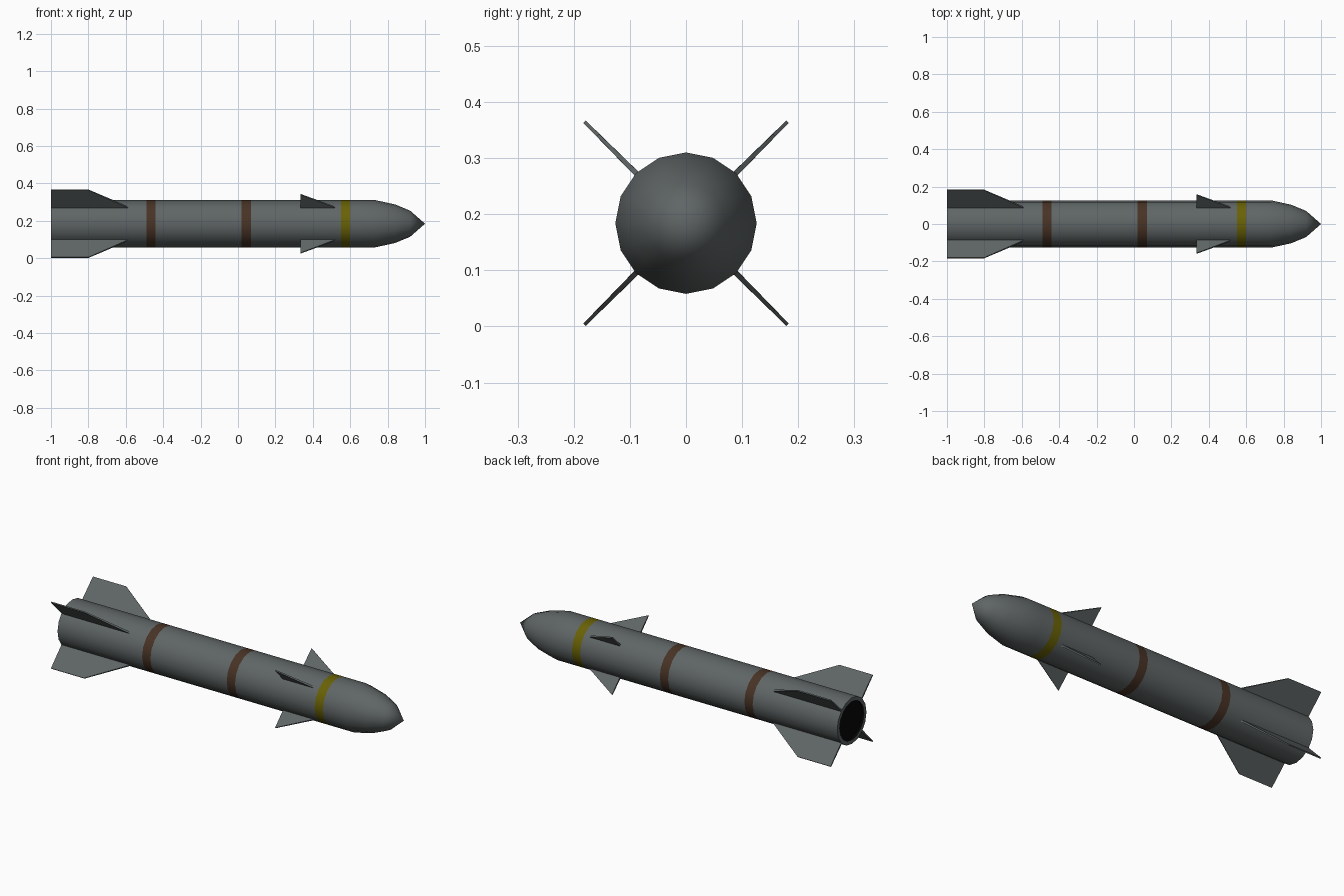
import bpy, bmesh, math
from mathutils import Vector, Matrix

if "Cube" in bpy.data.objects:
    bpy.data.objects.remove(bpy.data.objects["Cube"])

CZ, R, SIDES = 0.184, 0.126, 16


def material(name, rgb):
    m = bpy.data.materials.new(name)
    m.diffuse_color = (*rgb, 1)
    m.use_nodes = True
    m.node_tree.nodes["Principled BSDF"].inputs["Base Color"].default_value = m.diffuse_color
    return m


GREY = material("dark grey", (0.115, 0.13, 0.13))
BROWN = material("brown", (0.065, 0.033, 0.019))
YELLOW = material("olive yellow", (0.14, 0.12, 0.002))
BLACK = material("black", (0.002, 0.002, 0.002))


def finish(name, bm, mats, smooth):
    bmesh.ops.recalc_face_normals(bm, faces=bm.faces)
    me = bpy.data.meshes.new(name)
    bm.to_mesh(me)
    bm.free()
    for m in mats:
        me.materials.append(m)
    ob = bpy.data.objects.new(name, me)
    bpy.context.collection.objects.link(ob)
    if smooth:
        bpy.ops.object.select_all(action='DESELECT')
        ob.select_set(True)
        bpy.context.view_layer.objects.active = ob
        bpy.ops.object.shade_smooth_by_angle(angle=math.radians(35))
    return ob


def lathe(name, profile, mats, rule=lambda x: 0):
    """Revolve (x, radius) points around the long axis; rule picks the colour from x."""
    bm = bmesh.new()
    rings = []
    for x, r in profile:
        n = SIDES if r > 0 else 1
        rings.append([bm.verts.new((x, r * math.cos(2 * math.pi * i / SIDES),
                                    CZ + r * math.sin(2 * math.pi * i / SIDES)))
                      for i in range(n)])
    for (xa, ra), (xb, rb), a, b in zip(profile, profile[1:], rings, rings[1:]):
        for i in range(SIDES):
            j = (i + 1) % SIDES
            vs = [a[i], a[j]] if len(a) > 1 else [a[0]]
            vs += [b[j], b[i]] if len(b) > 1 else [b[0]]
            f = bm.faces.new(vs)
            f.material_index = rule((xa + xb) / 2)
    return finish(name, bm, mats, True)


# body tube with painted bands
def band(x):
    if -0.49 < x < -0.44 or 0.02 < x < 0.07:
        return 1
    return 2 if 0.55 < x < 0.60 else 0


lathe("body_tube", [(x, R) for x in (-1, -0.49, -0.44, 0.02, 0.07, 0.55, 0.60, 0.665)],
      [GREY, BROWN, YELLOW], band)

# rounded nose
lathe("nose_cone", [(0.665, R), (0.735, R), (0.84, 0.103), (0.92, 0.07), (1.0, 0)], [GREY])

# tail rim and dark exhaust opening
lathe("tail_rim", [(-1, R), (-1, 0.105)], [GREY])
lathe("exhaust_opening", [(-1, 0.105), (-0.99, 0.104), (-0.99, 0)], [BLACK])


# fins: side outline of (x, radius, half thickness), repeated on the four diagonals
def fins(name, outline):
    for k in range(4):
        rot = Matrix.Rotation(math.radians(45 + 90 * k), 4, 'X')
        bm = bmesh.new()
        left, right = ([bm.verts.new(rot @ Vector((x, r, s * t)) + Vector((0, 0, CZ)))
                        for x, r, t in outline] for s in (1, -1))
        bm.faces.new(left)
        bm.faces.new(right[::-1])
        for i in range(len(outline)):
            j = (i + 1) % len(outline)
            bm.faces.new((left[i], right[i], right[j], left[j]))
        finish(f"{name}_{k + 1}", bm, [GREY], False)


fins("tail_fin", [(-1, 0.115, 0.005), (-0.57, 0.115, 0.005),
                  (-0.80, 0.256, 0.003), (-1, 0.256, 0.003)])
fins("front_fin", [(0.335, 0.115, 0.005), (0.54, 0.115, 0.005), (0.335, 0.222, 0.003)])
